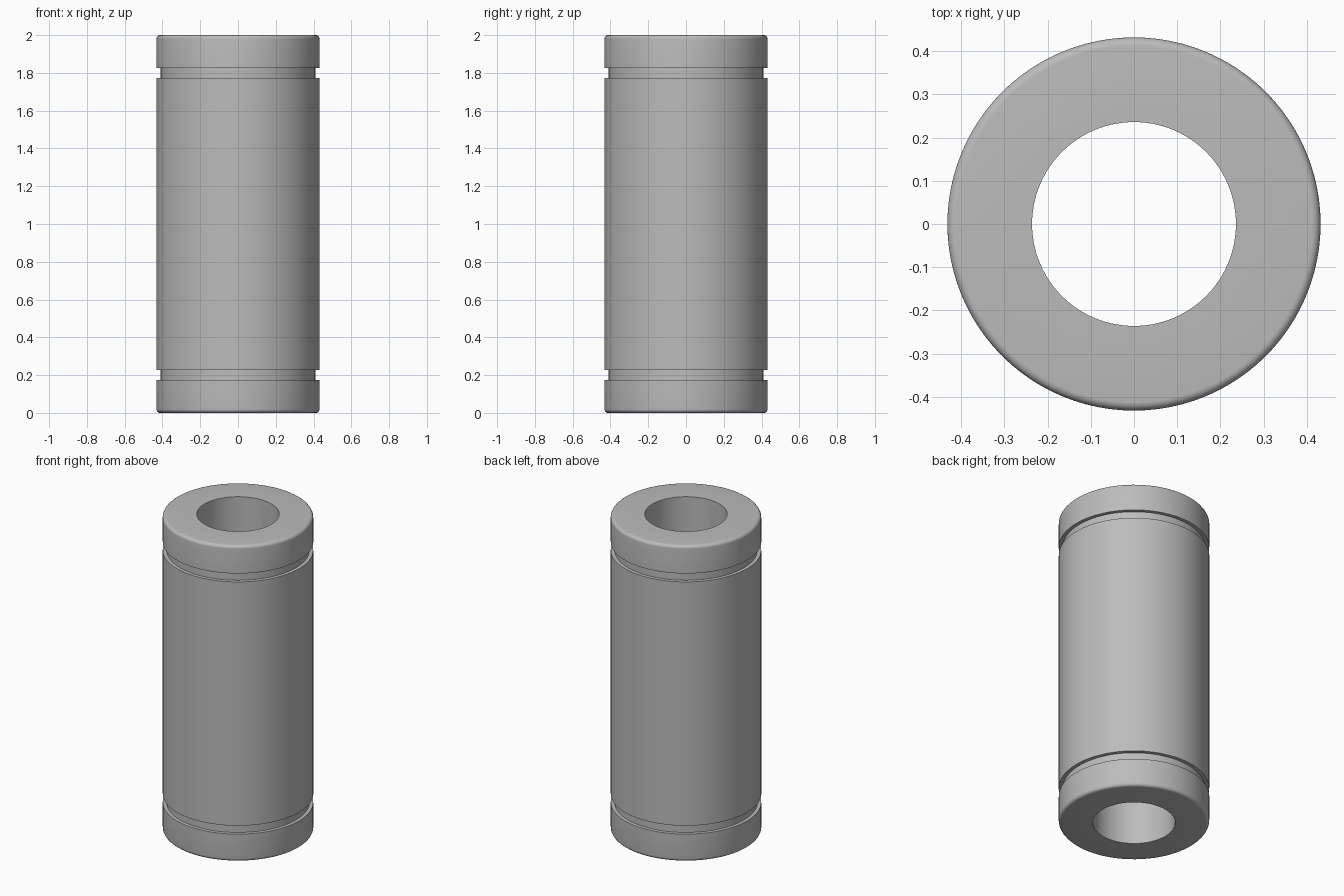
import bpy, bmesh, math

cube = bpy.data.objects.get("Cube")
if cube:
    bpy.data.objects.remove(cube, do_unlink=True)

# Plain grey metal
metal = bpy.data.materials.new("grey_metal")
metal.use_nodes = True
metal.diffuse_color = (0.5, 0.5, 0.5, 1)
metal.node_tree.nodes["Principled BSDF"].inputs["Base Color"].default_value = (0.5, 0.5, 0.5, 1)

OUTER, BORE, GROOVE, FILLET = 0.432, 0.236, 0.41, 0.02
HEIGHT, GROOVE_LOW, GROOVE_HIGH = 2.0, 0.175, 0.228
SIDES = 96

# Lower half profile: bore edge, rounded rim, groove; the upper half mirrors it
half = [(BORE, 0)]
for i in range(7):
    a = math.pi / 2 * i / 6
    half.append((OUTER - FILLET + FILLET * math.sin(a), FILLET - FILLET * math.cos(a)))
half += [(OUTER, GROOVE_LOW), (GROOVE, GROOVE_LOW), (GROOVE, GROOVE_HIGH), (OUTER, GROOVE_HIGH)]
profile = half + [(r, HEIGHT - z) for r, z in reversed(half)]

# Sleeve: the closed profile revolved about the vertical axis
bm = bmesh.new()
verts = [bm.verts.new((r, 0, z)) for r, z in profile]
edges = [bm.edges.new((verts[i - 1], verts[i])) for i in range(len(verts))]
bmesh.ops.spin(bm, geom=verts + edges, cent=(0, 0, 0), axis=(0, 0, 1),
               angle=math.tau, steps=SIDES, use_merge=True)
bmesh.ops.remove_doubles(bm, verts=bm.verts, dist=1e-5)
bmesh.ops.recalc_face_normals(bm, faces=bm.faces)
mesh = bpy.data.meshes.new("bushing_sleeve")
bm.to_mesh(mesh)
bm.free()
mesh.materials.append(metal)
sleeve = bpy.data.objects.new("bushing_sleeve", mesh)
bpy.context.collection.objects.link(sleeve)

# Smooth walls with crisp groove and bore edges
bpy.ops.object.select_all(action='DESELECT')
sleeve.select_set(True)
bpy.context.view_layer.objects.active = sleeve
bpy.ops.object.shade_smooth_by_angle(angle=math.radians(30))
